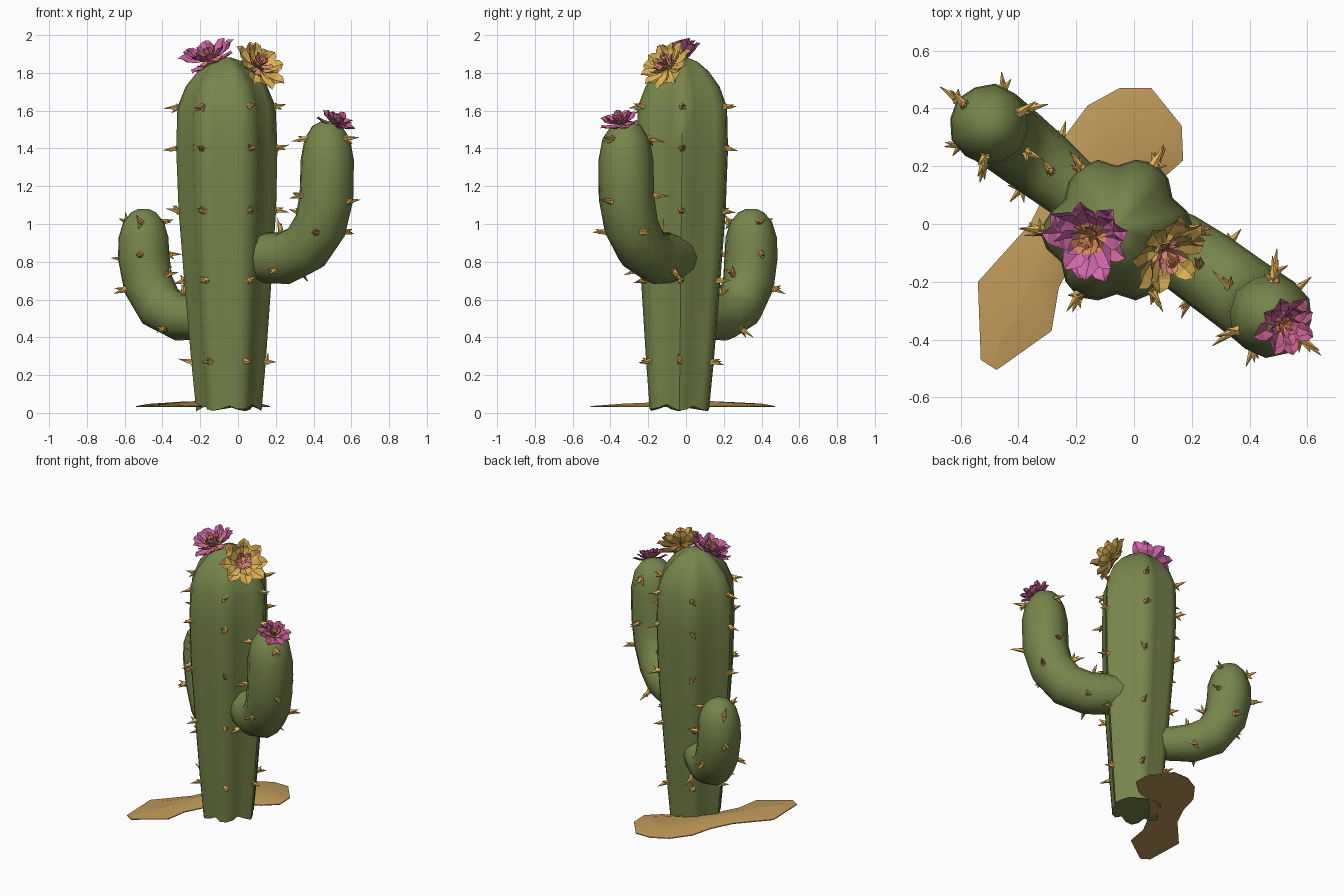
import bpy, bmesh, math, random
from mathutils import Vector, Matrix

random.seed(4)
if "Cube" in bpy.data.objects:
    bpy.data.objects.remove(bpy.data.objects["Cube"], do_unlink=True)


def material(name, r, g, b):
    m = bpy.data.materials.new(name)
    m.use_nodes = True
    m.diffuse_color = (r, g, b, 1)
    bsdf = m.node_tree.nodes["Principled BSDF"]
    bsdf.inputs["Base Color"].default_value = (r, g, b, 1)
    bsdf.inputs["Roughness"].default_value = 0.9
    return m


GREEN = material("cactus green", 0.185, 0.235, 0.07)
SAND = material("sand", 0.52, 0.32, 0.1)
SPINE = material("spine gold", 0.78, 0.45, 0.11)
PINK = material("petal pink", 0.64, 0.14, 0.40)
ROSE = material("petal rose", 0.56, 0.11, 0.27)
YELLOW = material("petal yellow", 0.72, 0.44, 0.09)
CORAL = material("petal coral", 0.74, 0.25, 0.19)
ORANGE = material("flower heart orange", 0.70, 0.25, 0.10)


def finish(bm, name, mats, smooth=None, normals=True):
    if normals:
        bmesh.ops.recalc_face_normals(bm, faces=bm.faces)
    mesh = bpy.data.meshes.new(name)
    bm.to_mesh(mesh)
    bm.free()
    for m in mats:
        mesh.materials.append(m)
    ob = bpy.data.objects.new(name, mesh)
    bpy.context.collection.objects.link(ob)
    if smooth:
        bpy.ops.object.select_all(action='DESELECT')
        ob.select_set(True)
        bpy.context.view_layer.objects.active = ob
        bpy.ops.object.shade_smooth_by_angle(angle=math.radians(smooth))
    return ob


def loft(name, stations, factors, lift=0.0, smooth=50):
    """Skin rings of (x, y, z, radius); returns (centre, points) per ring."""
    bm = bmesh.new()
    pts = [Vector(s[:3]) for s in stations]
    n = len(factors)
    rings, verts = [], []
    side = None
    for i, (p, s) in enumerate(zip(pts, stations)):
        t = (pts[min(i + 1, len(pts) - 1)] - pts[max(i - 1, 0)]).normalized()
        # carry the frame along the path so the skin does not twist
        side = Vector((1, 0, 0)) if side is None and abs(t.x) < 0.5 else side or Vector((0, 0, 1))
        side = (side - t * side.dot(t)).normalized()
        up = t.cross(side)
        ring = []
        for j, f in enumerate(factors):
            a = 2 * math.pi * j / n
            q = p + (side * math.cos(a) + up * math.sin(a)) * s[3] * f
            if i == 0:
                q += t * (1 - f) * lift
            ring.append(q)
        rings.append((p, ring))
        verts.append([bm.verts.new(q) for q in ring])
    for a, b in zip(verts, verts[1:]):
        for j in range(n):
            k = (j + 1) % n
            bm.faces.new((a[j], a[k], b[k], b[j]))
    bm.faces.new(verts[0])
    bm.faces.new(verts[-1])
    finish(bm, name, [GREEN], smooth)
    return rings


def spines(name, rings, picks, length):
    """Clusters of one long and two short thorns at chosen ring points."""
    bm = bmesh.new()
    for i, j in picks:
        c, ring = rings[i]
        out = (ring[j] - c).normalized()
        for k in range(3):
            jitter = Vector([random.uniform(-0.9, 0.9) for _ in range(3)])
            d = (out + jitter * (0.3 if k == 0 else 1)).normalized()
            h = length * random.uniform(0.9, 1.2) * (1 if k == 0 else 0.7)
            m = Matrix.Translation(ring[j] + d * (h / 2 - 0.01)) @ d.to_track_quat('Z', 'Y').to_matrix().to_4x4()
            bmesh.ops.create_cone(bm, cap_ends=True, segments=5, radius1=0.018,
                                  radius2=0.001, depth=h, matrix=m)
    finish(bm, name, [SPINE])


# Trunk with six soft ribs, two of them shallower
profile = [(0.01, 0.173), (0.27, 0.197), (0.7, 0.231), (1.07, 0.258), (1.4, 0.268),
           (1.62, 0.26), (1.73, 0.215), (1.81, 0.15), (1.86, 0.085), (1.88, 0.03)]
trunk = loft("trunk", [(-0.048 - 0.008 * z, -0.035 + 0.01 * z, z, r) for z, r in profile],
             [rib * f for rib in (1, 1, 0.94) * 2 for f in (1, 0.94, 0.83, 0.94)], lift=0.15)
spines("trunk_spines", trunk, [(i, j) for i in (1, 2, 3, 4, 5) for j in range(0, 24, 4)], 0.07)

# Two bent arms
arm_sides = [1, 0.97] * 6
left_path = [(0.06, -0.03, 0.825, 0.115), (0.14, -0.08, 0.82, 0.133), (0.25, -0.155, 0.82, 0.14),
             (0.36, -0.235, 0.875, 0.142), (0.435, -0.29, 0.99, 0.145), (0.468, -0.315, 1.14, 0.148),
             (0.473, -0.318, 1.34, 0.146), (0.472, -0.318, 1.45, 0.125),
             (0.47, -0.317, 1.52, 0.08), (0.47, -0.317, 1.545, 0.03)]
right_path = [(-0.1, 0.04, 0.51, 0.1), (-0.2, 0.11, 0.5, 0.112), (-0.31, 0.2, 0.505, 0.125),
              (-0.41, 0.28, 0.56, 0.133), (-0.475, 0.33, 0.68, 0.138), (-0.5, 0.345, 0.83, 0.142),
              (-0.5, 0.345, 0.93, 0.137), (-0.5, 0.345, 1.01, 0.112),
              (-0.5, 0.345, 1.06, 0.07), (-0.5, 0.345, 1.08, 0.03)]
for side, path in (("left", left_path), ("right", right_path)):
    rings = loft(side + "_arm", path, arm_sides)
    picks = [(i, (j + 2 * (i % 2)) % 12) for i in (2, 4, 5, 7) for j in range(0, 12, 4)]
    spines(side + "_arm_spines", rings, picks, 0.08)

# Sand patch curving round the foot of the trunk
outline = [(0.17, 0.22), (0.165, 0.34), (0.06, 0.47), (-0.05, 0.47), (-0.16, 0.41),
           (-0.25, 0.29), (-0.29, 0.14), (-0.36, 0.0), (-0.54, -0.2), (-0.53, -0.47),
           (-0.475, -0.505), (-0.285, -0.37), (-0.26, -0.22), (-0.17, -0.05), (-0.06, 0.08), (0.08, 0.14)]
bm = bmesh.new()
base = [bm.verts.new((x, y, 0.03)) for x, y in outline]
bm.faces.new(base)
top = bm.faces.new([bm.verts.new((x, y, 0.036)) for x, y in outline])
rim = list(top.verts)
for i in range(len(base)):
    k = (i + 1) % len(base)
    bm.faces.new((base[i], base[k], rim[k], rim[i]))
bm.normal_update()
bmesh.ops.inset_region(bm, faces=[top], thickness=0.07, depth=0.0)
for v in top.verts:
    v.co.z = 0.062 - 0.05 * max(0, (v.co - Vector((-0.1, 0, 0))).length - 0.15)
bmesh.ops.triangulate(bm, faces=[top])
finish(bm, "sand_patch", [SAND], 30)


def flower(name, centre, normal, size, petal, inner, layers):
    """Whorls of cupped petals; each layer says how far the inner colour reaches."""
    bm = bmesh.new()
    shape = [(0.05, 0.08), (0.4, 0.22), (0.72, 0.29), (0.92, 0.18)]
    for count, scale, pitch, split in layers:
        for n in range(count):
            angle = 2 * math.pi * (n + random.uniform(-0.2, 0.2) + 0.5 * (count % 2)) / count
            tilt = pitch + random.uniform(-0.2, 0.2)
            length = size * scale * random.uniform(0.92, 1.08)
            m = Matrix.Rotation(angle, 4, 'Z') @ Matrix.Rotation(-tilt, 4, 'Y')
            rows = []
            for t, w in shape:
                bend = 0.16 * math.sin(t * 3)
                rows.append([bm.verts.new(m @ Vector((t, s * w, 0.09 * abs(s) - bend)) * length)
                             for s in (1, 0, -1)])
            for r, (a, b) in enumerate(zip(rows, rows[1:])):
                for s in (0, 1):
                    f = bm.faces.new((a[s], a[s + 1], b[s + 1], b[s]))
                    f.material_index = 1 if r < split else 0
            # pointed tip
            tip = bm.verts.new(m @ Vector((1.06, 0, -0.06)) * length)
            for s in (0, 1):
                bm.faces.new((rows[-1][s], rows[-1][s + 1], tip))
    # stamens at the heart
    for n in range(9):
        a = n * 2.4
        d = Vector((math.cos(a) * 0.12 * n ** 0.5, math.sin(a) * 0.12 * n ** 0.5, 1)).normalized()
        mat = Matrix.Translation(d * size * 0.22) @ d.to_track_quat('Z', 'Y').to_matrix().to_4x4()
        made = bmesh.ops.create_cone(bm, cap_ends=True, segments=5, radius1=size * 0.03,
                                     radius2=size * 0.06, depth=size * 0.45, matrix=mat)
        for f in {f for v in made["verts"] for f in v.link_faces}:
            f.material_index = 2
    ob = finish(bm, name, [petal, inner, ORANGE], normals=False)
    ob.matrix_world = Matrix.Translation(centre) @ Vector(normal).to_track_quat('Z', 'Y').to_matrix().to_4x4()


# Flowers on the trunk top and the left arm
flower("pink_flower", (-0.15, -0.045, 1.87), (-0.3, -0.32, 0.85), 0.15, PINK, ORANGE,
       [(9, 1.0, 0.2, 1), (8, 0.92, 0.6, 1), (5, 0.6, 0.95, 2)])
flower("yellow_flower", (0.105, -0.095, 1.83), (0.45, -0.55, 0.6), 0.155, YELLOW, CORAL,
       [(8, 1.0, 0.2, 0), (7, 0.86, 0.6, 1), (5, 0.55, 0.95, 3)])
flower("small_pink_flower", (0.52, -0.345, 1.53), (0.35, -0.22, 0.9), 0.105, ROSE, ORANGE,
       [(8, 1.0, 0.2, 0), (7, 0.85, 0.55, 1), (5, 0.6, 0.9, 1)])
